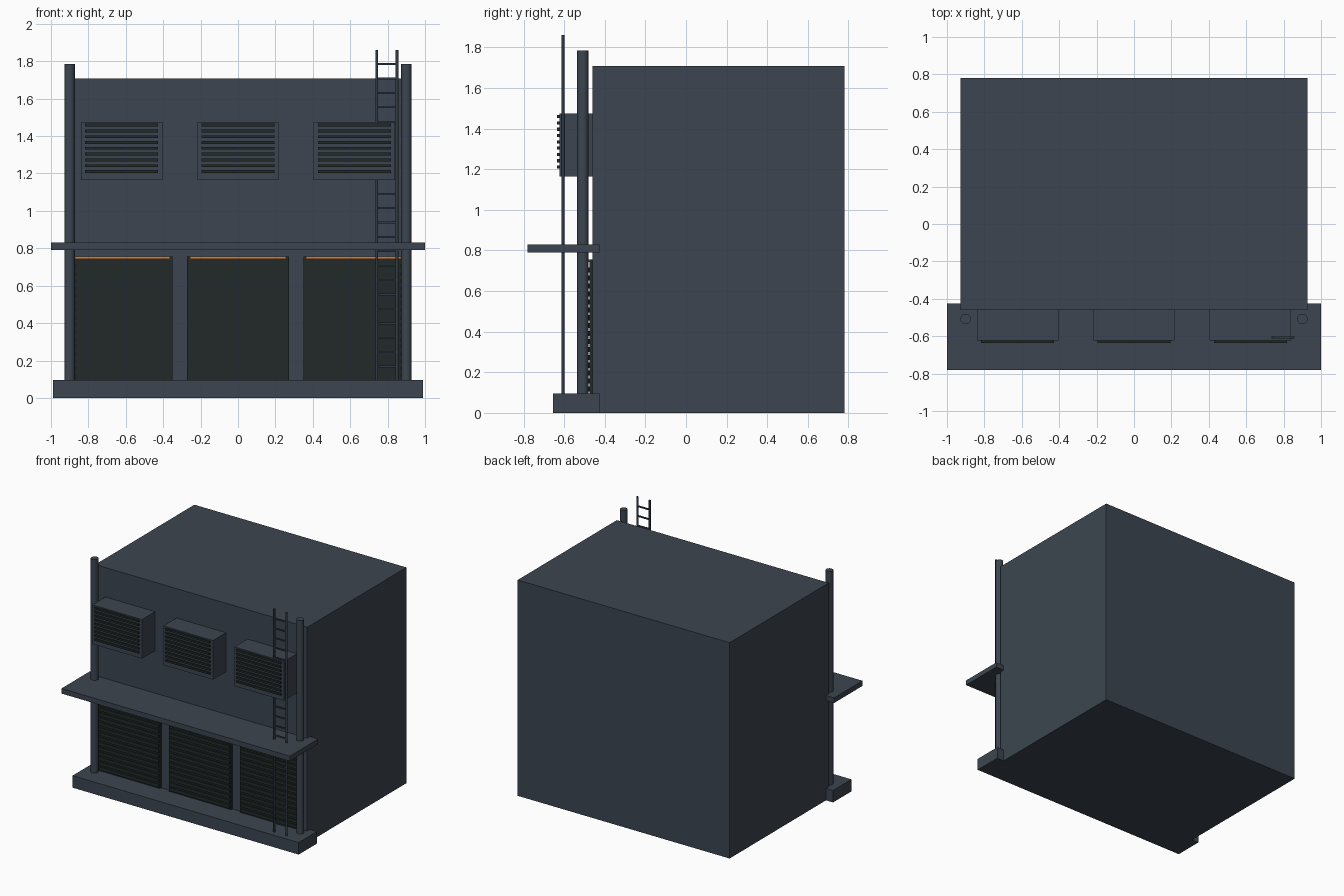
import bpy
import math

cube = bpy.data.objects.get("Cube")
if cube:
    bpy.data.objects.remove(cube, do_unlink=True)


def material(name, rgb):
    m = bpy.data.materials.new(name)
    m.use_nodes = True
    m.diffuse_color = (*rgb, 1)
    m.node_tree.nodes["Principled BSDF"].inputs["Base Color"].default_value = (*rgb, 1)
    return m


slate = material("slate", (0.045, 0.06, 0.08))
dark = material("dark_green_grey", (0.015, 0.023, 0.022))
steel = material("dark_steel", (0.032, 0.041, 0.058))
orange = material("orange", (0.65, 0.22, 0.05))


def box(name, x, y, z, mat):
    """Box from (min, max) ranges along each axis."""
    ranges = (x, y, z)
    bpy.ops.mesh.primitive_cube_add(size=1, location=[(a + b) / 2 for a, b in ranges])
    ob = bpy.context.object
    ob.name = name
    ob.scale = [b - a for a, b in ranges]
    bpy.ops.object.transform_apply(location=False, rotation=False, scale=True)
    ob.data.materials.append(mat)
    return ob


def around(center, width):
    return (center - width / 2, center + width / 2)


def rod(name, x, y, z, radius, mat, sides=16):
    """Upright cylinder spanning the z range."""
    bpy.ops.mesh.primitive_cylinder_add(vertices=sides, radius=radius, depth=z[1] - z[0],
                                        location=(x, y, sum(z) / 2))
    ob = bpy.context.object
    ob.name = name
    ob.data.materials.append(mat)
    bpy.ops.object.shade_smooth_by_angle(angle=math.radians(40))
    return ob


def repeat_up(ob, count, step):
    arr = ob.modifiers.new("repeat", "ARRAY")
    arr.count = count
    arr.use_relative_offset = False
    arr.use_constant_offset = True
    arr.constant_offset_displace = (0, 0, step)


# Building shell, front step and canopy
box("building", (-0.928, 0.928), (-0.46, 0.78), (0, 1.708), slate)
box("front_step", (-0.99, 0.99), (-0.655, -0.425), (0, 0.095), slate)
box("canopy", (-1, 1), (-0.78, -0.425), (0.79, 0.83), slate)

# Corner pipes
for side, x in (("right", -0.9), ("left", 0.9)):
    rod(f"{side}_pipe", x, -0.508, (0.05, 1.785), 0.028, slate, 20)

for side, x in (("right", -0.622), ("middle", 0), ("left", 0.622)):
    # Roller shutter with ribs and a warning strip
    box(f"{side}_shutter", around(x, 0.545), (-0.476, -0.45), (0.09, 0.755), dark)
    rib = box(f"{side}_shutter_ribs", around(x, 0.53), (-0.484, -0.47), (0.105, 0.13), dark)
    repeat_up(rib, 16, 0.039)
    box(f"{side}_shutter_strip", around(x, 0.515), (-0.486, -0.47), (0.742, 0.756), orange)
    # Ventilation unit with louvres
    box(f"{side}_vent", around(x, 0.434), (-0.623, -0.45), (1.165, 1.475), slate)
    slat = box(f"{side}_vent_slats", around(x, 0.39), (-0.635, -0.615), (1.203, 1.218), dark)
    repeat_up(slat, 9, 0.031)

# Ladder
for side, x in (("inner", 0.742), ("outer", 0.85)):
    rod(f"ladder_{side}_rail", x, -0.606, (0.09, 1.86), 0.008, steel, 10)
rung = box("ladder_rungs", (0.742, 0.85), (-0.611, -0.601), (0.163, 0.173), steel)
repeat_up(rung, 22, 0.077)
